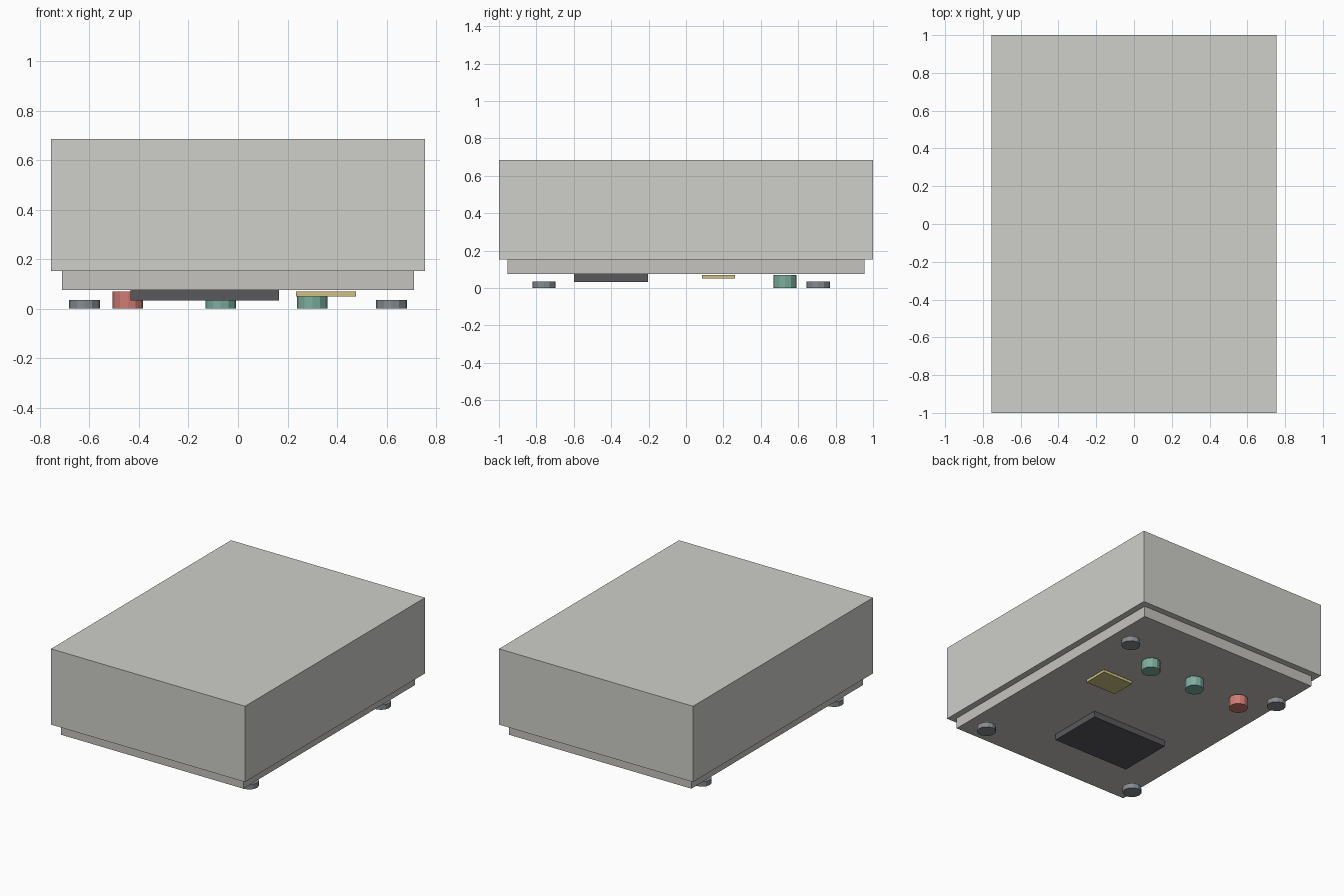
import bpy
import bmesh
from mathutils import Matrix, Vector

if "Cube" in bpy.data.objects:
    bpy.data.objects.remove(bpy.data.objects["Cube"])


def material(name, rgb):
    m = bpy.data.materials.new(name)
    m.diffuse_color = (*rgb, 1)
    m.use_nodes = True
    m.node_tree.nodes["Principled BSDF"].inputs["Base Color"].default_value = m.diffuse_color
    return m


def finish(name, bm, mat):
    mesh = bpy.data.meshes.new(name)
    bm.to_mesh(mesh)
    bm.free()
    ob = bpy.data.objects.new(name, mesh)
    bpy.context.collection.objects.link(ob)
    if mat:
        mesh.materials.append(mat)
    return ob


def box(name, lo, hi, mat=None):
    """Box between two opposite corners."""
    lo, hi = Vector(lo), Vector(hi)
    bm = bmesh.new()
    bmesh.ops.create_cube(bm, size=1, matrix=Matrix.Translation((lo + hi) / 2)
                          @ Matrix.Diagonal((*(hi - lo), 1)))
    return finish(name, bm, mat)


def disc(name, x, y, z0, z1, mat, radius=0.062, sides=12):
    """Upright faceted cylinder from z0 to z1."""
    bm = bmesh.new()
    bmesh.ops.create_cone(bm, cap_ends=True, segments=sides, radius1=radius,
                          radius2=radius, depth=z1 - z0,
                          matrix=Matrix.Translation((x, y, (z0 + z1) / 2)))
    return finish(name, bm, mat)


casing = material("casing_grey", (0.62, 0.62, 0.59))
panel = material("panel_grey", (0.56, 0.55, 0.52))
rubber = material("rubber", (0.24, 0.26, 0.28))
black = material("dark_screen", (0.10, 0.10, 0.11))
gold = material("gold", (0.62, 0.53, 0.22))
red = material("red", (0.62, 0.20, 0.17))
green = material("green", (0.20, 0.42, 0.34))

# Casing and the inset panel below it
box("casing", (-0.755, -1, 0.152), (0.755, 1, 0.685), casing)
box("base_panel", (-0.71, -0.955, 0.076), (0.71, 0.955, 0.152), panel)

# Screen block and label plate on the underside
box("screen", (-0.434, -0.6, 0.033), (0.166, -0.204, 0.076), black)
box("label_plate", (0.235, 0.085, 0.05), (0.476, 0.262, 0.07), gold)

# Row of connector buttons
for i, (x, mat) in enumerate([(-0.445, red), (-0.07, green), (0.30, green)]):
    disc(f"button_{i + 1}", x, 0.53, 0, 0.069, mat)

# Four feet
for side, x in (("left", -0.62), ("right", 0.62)):
    for end, y in (("front", -0.76), ("back", 0.707)):
        disc(f"{end}_{side}_foot", x, y, 0, 0.035, rubber)
